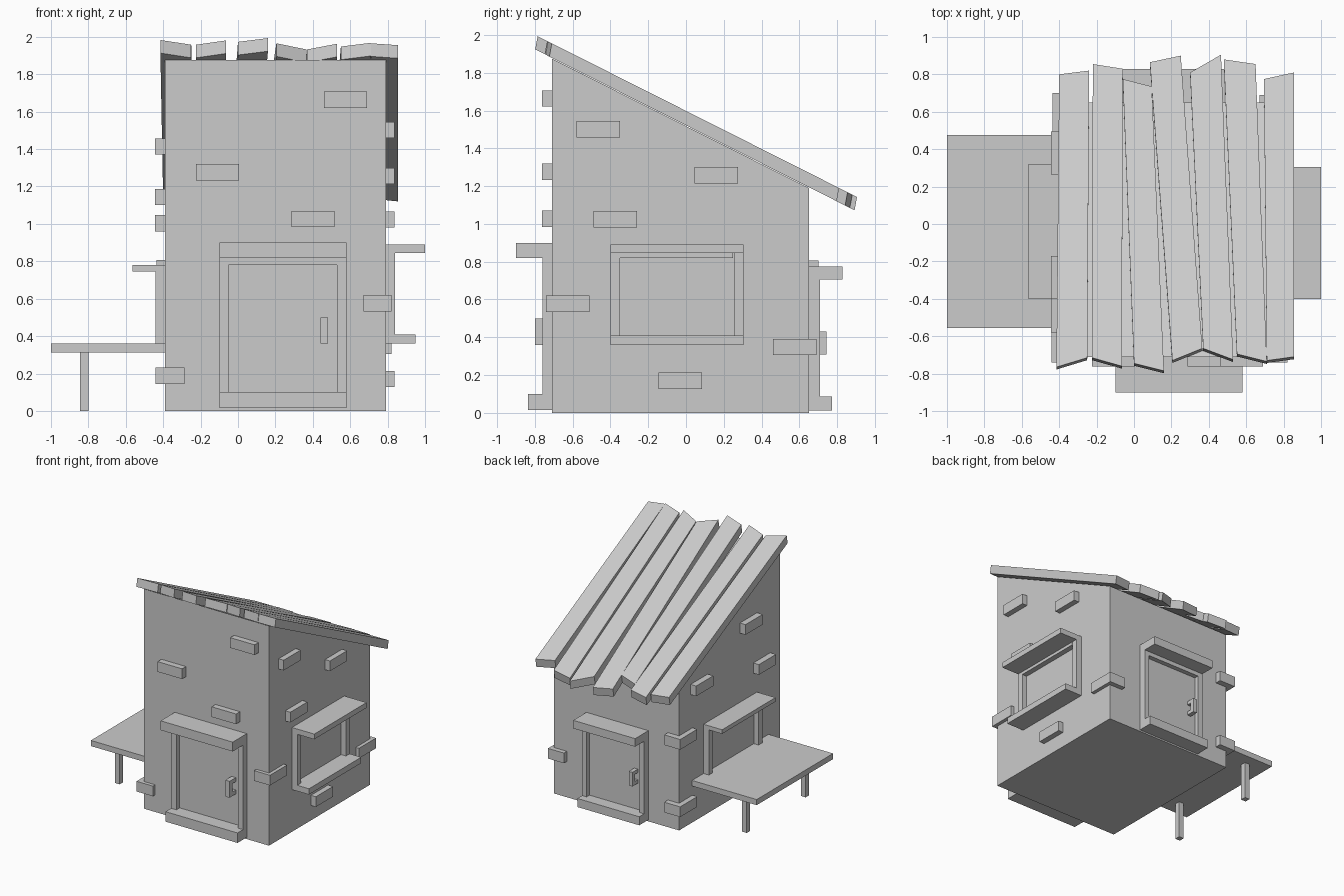
import bpy, bmesh
from mathutils import Matrix, Vector

if "Cube" in bpy.data.objects:
    bpy.data.objects.remove(bpy.data.objects["Cube"])


def mesh_object(name, verts, faces, matrix=None):
    bm = bmesh.new()
    vs = [bm.verts.new(matrix @ Vector(v) if matrix else v) for v in verts]
    for f in faces:
        bm.faces.new([vs[i] for i in f])
    bmesh.ops.recalc_face_normals(bm, faces=bm.faces[:])
    me = bpy.data.meshes.new(name)
    bm.to_mesh(me)
    bm.free()
    ob = bpy.data.objects.new(name, me)
    bpy.context.collection.objects.link(ob)
    return ob


HEX = [(0, 1, 2, 3), (4, 5, 6, 7), (0, 1, 5, 4), (1, 2, 6, 5), (2, 3, 7, 6), (3, 0, 4, 7)]


def box(name, x, y, z, matrix=None):
    ring = [(x[0], y[0]), (x[1], y[0]), (x[1], y[1]), (x[0], y[1])]
    return mesh_object(name, [(a, b, c) for c in z for a, b in ring], HEX, matrix)


# Hut body with sloping top
profile = [(-.71, 0), (.65, 0), (.65, 1.19), (-.71, 1.875)]
mesh_object("hut_body", [(x, y, z) for x in (-.39, .79) for y, z in profile], HEX)


# Roof planks: (back left, back right, front right, front left) as x, y
def roof_z(y):
    return 1.598 - .5035 * y


planks = [
    [(-.40, .80), (-.24, .82), (-.25, -.715), (-.415, -.765)],
    [(-.22, .855), (-.06, .83), (-.065, -.76), (-.225, -.715)],
    [(-.06, .775), (.095, .735), (.16, -.785), (0, -.745)],
    [(.085, .865), (.25, .90), (.365, -.665), (.205, -.73)],
    [(.30, .81), (.465, .905), (.53, -.725), (.37, -.665)],
    [(.48, .88), (.65, .855), (.71, -.735), (.55, -.695)],
    [(.695, .775), (.855, .81), (.855, -.71), (.71, -.73)],
]
for i, quad in enumerate(planks):
    top = [(x, y, roof_z(y)) for x, y in quad]
    low = [(x, y - .013, z - .07) for x, y, z in top]
    mesh_object(f"roof_plank_{i + 1}", low + top, HEX)


# Doors, built around the doorway centre facing -y
def door(name, m):
    box(name + "_lintel", (-.34, .34), (-.19, .02), (.82, .90), m)
    box(name + "_step", (-.34, .34), (-.125, .02), (.015, .10), m)
    for side, x in (("left", -.34), ("right", .29)):
        box(f"{name}_{side}_post", (x, x + .05), (-.05, .02), (.10, .82), m)
    box(name + "_top_bar", (-.29, .29), (-.05, .02), (.78, .82), m)
    box(name + "_panel", (-.29, .29), (-.005, .02), (.10, .78), m)
    box(name + "_handle_grip", (.20, .24), (-.09, -.05), (.36, .50), m)
    for part, z in (("lower", .36), ("upper", .465)):
        box(f"{name}_handle_{part}_stub", (.20, .24), (-.05, 0), (z, z + .035), m)


door("front_door", Matrix.Translation((.24, -.71, 0)))
door("back_door", Matrix.Translation((.1925, .665, 0)) @ Matrix.Diagonal((-.86, -.86, .86, 1)))

# Right window
box("right_window_lintel", (.77, 1.0), (-.40, .305), (.845, .89))
box("right_window_sill", (.77, .95), (-.40, .305), (.36, .41))
box("right_window_top_bar", (.77, .84), (-.35, .25), (.82, .845))
for side, y in (("front", -.40), ("back", .255)):
    box(f"right_window_{side}_post", (.77, .84), (y, y + .05), (.41, .845))
box("right_window_pane", (.77, .795), (-.35, .255), (.41, .82))

# Left serving window with counter
box("left_window_lintel", (-.565, -.37), (-.40, .32), (.745, .78))
box("left_window_top_bar", (-.44, -.37), (-.35, .27), (.725, .745))
for side, y in (("front", -.40), ("back", .27)):
    box(f"left_window_{side}_post", (-.44, -.37), (y, y + .05), (.36, .745))
box("left_window_pane", (-.395, -.37), (-.35, .27), (.36, .725))
box("counter_top", (-1.0, -.37), (-.555, .475), (.312, .36))
for side, y in (("front", -.43), ("back", .365)):
    box(f"counter_{side}_leg", (-.845, -.80), (y - .023, y + .023), (0, .312))

# Wall bricks
L, H = .23, .087
for i, (x, z) in enumerate([(.46, 1.62), (-.225, 1.232), (.285, .983)]):
    box(f"front_brick_{i + 1}", (x, x + L), (-.762, -.69), (z, z + H))
for i, (y, z) in enumerate([(-.58, 1.458), (.045, 1.213), (-.49, .98), (-.145, .127)]):
    box(f"right_brick_{i + 1}", (.77, .837), (y, y + L), (z, z + H))
for i, (y, z) in enumerate([(-.40, 1.37), (-.58, .96), (.265, 1.10)]):
    box(f"left_brick_{i + 1}", (-.443, -.37), (y, y + L), (z, z + H))

# Bricks wrapping the corners
corners = [
    ((.67, .82), (-.74, -.51), .533),
    ((.67, .82), (.46, .69), .305),
    ((-.44, -.285), (-.74, -.51), .145),
    ((-.435, -.285), (.47, .70), .145),
    ((-.435, -.285), (.47, .70), .72),
]
for i, (x, y, z) in enumerate(corners):
    box(f"corner_brick_{i + 1}", x, y, (z, z + H))
